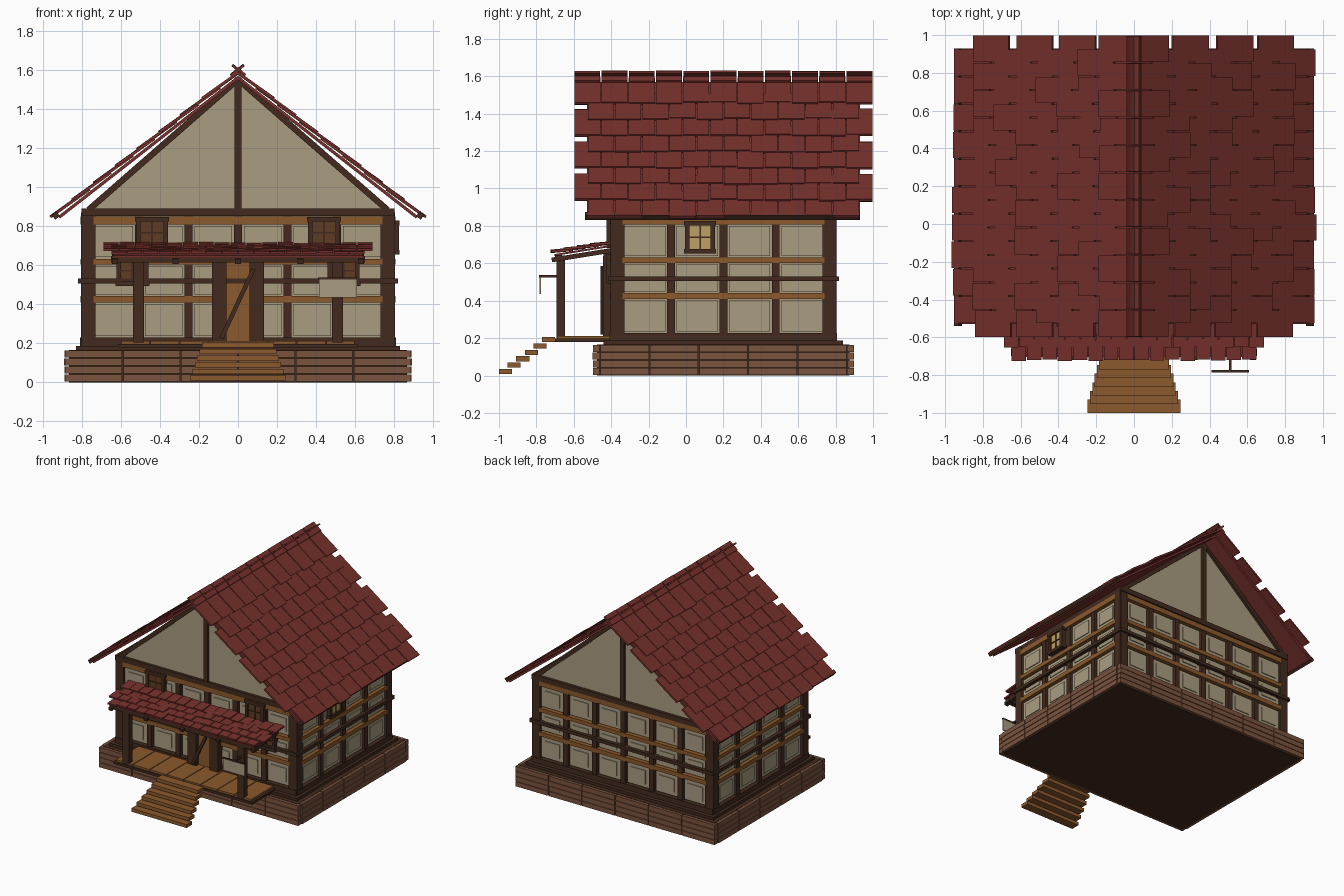
import bpy, bmesh, random
from math import radians, atan, atan2, cos, sin, hypot
from mathutils import Matrix, Vector

if "Cube" in bpy.data.objects:
    bpy.data.objects.remove(bpy.data.objects["Cube"])

random.seed(4)


def material(name, r, g, b):
    m = bpy.data.materials.new(name)
    m.diffuse_color = [(c / 255) ** 2.2 for c in (r, g, b)] + [1]
    m.use_nodes = True
    m.node_tree.nodes["Principled BSDF"].inputs["Base Color"].default_value = m.diffuse_color
    return m


RED = material("roof_red", 118, 52, 48)
DARK = material("dark_timber", 68, 46, 35)
WOOD = material("warm_wood", 138, 90, 48)
PLASTER = material("plaster", 168, 155, 128)
STONE = material("base_brown", 122, 84, 64)
GLASS = material("window_tan", 185, 160, 100)


def finish(name, bm, mat, matrix=Matrix()):
    me = bpy.data.meshes.new(name)
    bm.to_mesh(me)
    bm.free()
    me.materials.append(mat)
    ob = bpy.data.objects.new(name, me)
    ob.matrix_world = matrix
    bpy.context.collection.objects.link(ob)
    return ob


def part(name, mat, boxes, matrix=Matrix()):
    """boxes: (centre, size[, rotation])"""
    bm = bmesh.new()
    for b in boxes:
        rot = b[2] if len(b) > 2 else Matrix()
        size = Matrix.Diagonal((*b[1], 1))
        bmesh.ops.create_cube(bm, size=1, matrix=Matrix.Translation(b[0]) @ rot @ size)
    return finish(name, bm, mat, matrix)


def span(x0, x1, y0, y1, z0, z1):
    return (((x0 + x1) / 2, (y0 + y1) / 2, (z0 + z1) / 2), (x1 - x0, y1 - y0, z1 - z0))


def bar(x0, z0, x1, z1, y, width, depth):
    """sloping bar in the xz plane"""
    rot = Matrix.Rotation(-atan2(z1 - z0, x1 - x0), 4, 'Y')
    return (((x0 + x1) / 2, y, (z0 + z1) / 2), (hypot(x1 - x0, z1 - z0), depth, width), rot)


# Plinth: dark core, four courses of blocks, cap slab
part("plinth_core", DARK, [span(-.865, .865, -.475, .875, 0, .165)])
blocks = []
for c in range(4):
    z0 = .003 + c * .041
    out = random.uniform(-.003, .003)
    for i in range(6):
        x0 = -.885 + i * .295
        for y0 in (-.5, .86):
            blocks.append(span(x0 + .003, x0 + .292, y0 - out, y0 + .04 + out, z0, z0 + .037))
    for i in range(5):
        y0 = -.46 + i * .264
        for x0 in (-.89, .85):
            blocks.append(span(x0 - out, x0 + .04 + out, y0 + .003, y0 + .261, z0, z0 + .037))
part("plinth_blocks", STONE, blocks)
part("plinth_cap", DARK, [span(-.83, .83, -.44, .84, .16, .187)])

# Wall core
part("wall_core", PLASTER, [span(-.77, .77, -.37, .77, .187, .87)])


def wall(side, m, hw, bays):
    """timber-framed wall, outer face at local y=0, outward is -y"""
    step = 2 * (hw - .04) / bays
    posts = [span(-hw + .04 + i * step - .021, -hw + .04 + i * step + .021, 0, .05, .19, .85)
             for i in range(1, bays)]
    posts += [span(s * hw - .035 - s * .035, s * hw + .035 - s * .035, -.004, .06, .19, .87) for s in (-1, 1)]
    posts += [span(-hw, hw, -.008, .05, .187, .228),
              span(-hw - .012, hw + .012, -.018, .03, .505, .53)]
    part(side + "_posts", DARK, posts, m)
    part(side + "_rails", WOOD, [span(-hw + .06, hw - .06, -.005, .05, a, b)
                                 for a, b in ((.408, .442), (.602, .632), (.808, .848))], m)
    panels = []
    for i in range(bays):
        u = -hw + .04 + (i + .5) * step
        for a, b in ((.228, .408), (.442, .602), (.632, .808)):
            panels.append(span(u - step / 2 + .03, u + step / 2 - .03, .015, .04, a + .008, b - .008))
            panels.append(span(u - step / 2 + .06, u + step / 2 - .06, .008, .04, a + .035, b - .035))
    part(side + "_panels", PLASTER, panels, m)


def gable(side, m):
    bm = bmesh.new()
    f = bm.faces.new([bm.verts.new(p) for p in ((-.75, .01, .88), (.75, .01, .88), (0, .01, 1.54))])
    ext = bmesh.ops.extrude_face_region(bm, geom=[f])
    bmesh.ops.translate(bm, verts=[v for v in ext["geom"] if isinstance(v, bmesh.types.BMVert)], vec=(0, .03, 0))
    bmesh.ops.recalc_face_normals(bm, faces=bm.faces)
    finish(side + "_gable", bm, PLASTER, m)
    part(side + "_gable_timbers", DARK, [
        span(-.8, .8, -.012, .05, .85, .89), span(-.018, .018, -.01, .04, .88, 1.55),
        bar(-.765, .882, 0, 1.55, .015, .032, .05), bar(0, 1.55, .765, .882, .015, .032, .05)], m)


T, R = Matrix.Translation, lambda d: Matrix.Rotation(radians(d), 4, 'Z')
FRONT, BACK = T((0, -.4, 0)), T((0, .8, 0)) @ R(180)
RIGHT, LEFT = T((.8, .2, 0)) @ R(90), T((-.8, .2, 0)) @ R(-90)
wall("front", FRONT, .8, 6)
wall("back", BACK, .8, 6)
wall("right", RIGHT, .6, 4)
wall("left", LEFT, .6, 4)
gable("front", FRONT)
gable("back", BACK)
part("side_plates", DARK, [span(s * .775 - .025, s * .775 + .025, -.4, .8, .845, .888) for s in (-1, 1)])


# Windows
def window(name, m, u, z, w, h, pane):
    part(name + "_pane", pane, [span(u - w / 2, u + w / 2, -.012, .02, z - h / 2, z + h / 2)], m)
    f = [span(u + s * w / 2 - .012, u + s * w / 2 + .012, -.024, .02, z - h / 2, z + h / 2) for s in (-1, 1)]
    f += [span(u - w / 2 - .018, u + w / 2 + .018, -.026, .02, z + s * h / 2 - .012, z + s * h / 2 + .012) for s in (-1, 1)]
    f += [span(u - .004, u + .004, -.018, .01, z - h / 2, z + h / 2),
          span(u - w / 2, u + w / 2, -.018, .01, z - .004, z + .004)]
    part(name + "_frame", DARK, f, m)


PANE = material("dark_pane", 96, 62, 40)
for s, n in ((-1, "left"), (1, "right")):
    window("upper_window_" + n, FRONT, s * .44, .765, .14, .14, PANE)
    window("lower_window_" + n, FRONT, s * .54, .57, .14, .13, PANE)
window("side_window", RIGHT, -.125, .74, .135, .15, GLASS)

# Door
part("door", WOOD, [span(-.06, .06, -.415, -.39, .2, .64)])
part("door_frame", DARK, [span(s * .097 - .037, s * .097 + .037, -.445, -.38, .19, .64) for s in (-1, 1)]
     + [span(-.13, .13, -.44, -.38, .62, .66)])
part("door_brace", DARK, [bar(-.085, .225, .08, .58, -.45, .022, .014)])

# Main roof: deck, overlapping staggered tiles, eave boards, crossed ridge caps
SL = .78
A = atan(SL)
deck, tiles, eaves, ridge = [], [], [], []
W = 1.6 / 11
for s in (-1, 1):
    deck.append(((s * .455, .2, 1.6 - SL * .47 - .03), (.92 / cos(A), 1.46, .016), Matrix.Rotation(s * A, 4, 'Y')))
    eaves.append(((s * .932, .195, .853), (.03, 1.47, .03), Matrix.Rotation(s * A, 4, 'Y')))
    for k in range(8):
        x = .86 - .111 * k
        full = k % 2
        for i in range(10 + full):
            y = -.6 + W * (i + (.5 if full else 1))
            d = random.uniform(-.004, .004)
            xx = x + d * 2
            rot = Matrix.Rotation(s * (A - radians(2.5)), 4, 'Y')
            tiles.append(((s * xx, y, 1.588 - SL * xx + d * .5), (.232, W - .006, .014), rot))
    for i in range(11):
        ridge.append(((s * .004, -.6 + W * (i + .5), 1.597 + random.uniform(-.002, .002)),
                      (.085, W - .008, .012), Matrix.Rotation(s * A, 4, 'Y')))
part("roof_deck", RED, deck)
part("roof_tiles", RED, tiles)
part("eave_boards", DARK, eaves)
part("ridge_caps", RED, ridge)

# Porch floor, edge beam and tapering stairs
part("porch_planks", WOOD, [span(-.6 + i * .15 + .003, -.6 + (i + 1) * .15 - .003, -.69, -.4, .195, .212) for i in range(8)])
part("porch_floor_frame", DARK, [span(-.615, .615, -.7, -.4, .178, .197)])
steps = []
for i in range(6):
    y, w = -1 + i * .046, .245 - i * .012
    steps.append(span(-w, w, y, y + .07, .008 + i * .034, .035 + i * .034))
part("stair_treads", WOOD, steps)

# Porch posts, beams and rafters
part("porch_posts", DARK, [span(s * .51 - .028, s * .51 + .028, -.692, -.648, .2, .62) for s in (-1, 1)])
PA = Matrix.Rotation(atan(.16), 4, 'X')
part("porch_beams", DARK, [span(-.65, .65, -.70, -.66, .613, .645)]
     + [((x, -.56, .643), (.03, .32, .025), PA) for x in (-.63, -.32, 0, .32, .63)])

# Porch roof tiles
pt = []
PW = 1.3 / 16
for k in range(4):
    n = 16 + k % 2
    for i in range(n):
        y = -.665 + k * .07 + random.uniform(-.004, .004)
        pt.append(((PW * (i + .5 - n / 2), y, .668 + .16 * (y + .665) + random.uniform(-.002, .005)),
                   (PW - .005, .112, .013), Matrix.Rotation(atan(.16) - radians(4), 4, 'X')))
part("porch_tiles", RED, pt)
part("porch_roof_deck", RED, [((0, -.555, .668), (1.28, .3, .01), PA)])

# Hanging board on its arm
part("board_arm", DARK, [span(.503, .517, -.785, -.67, .525, .537), span(.41, .61, -.785, -.773, .527, .537)])
part("hanging_board", PLASTER, [span(.415, .608, -.783, -.775, .435, .53)])
